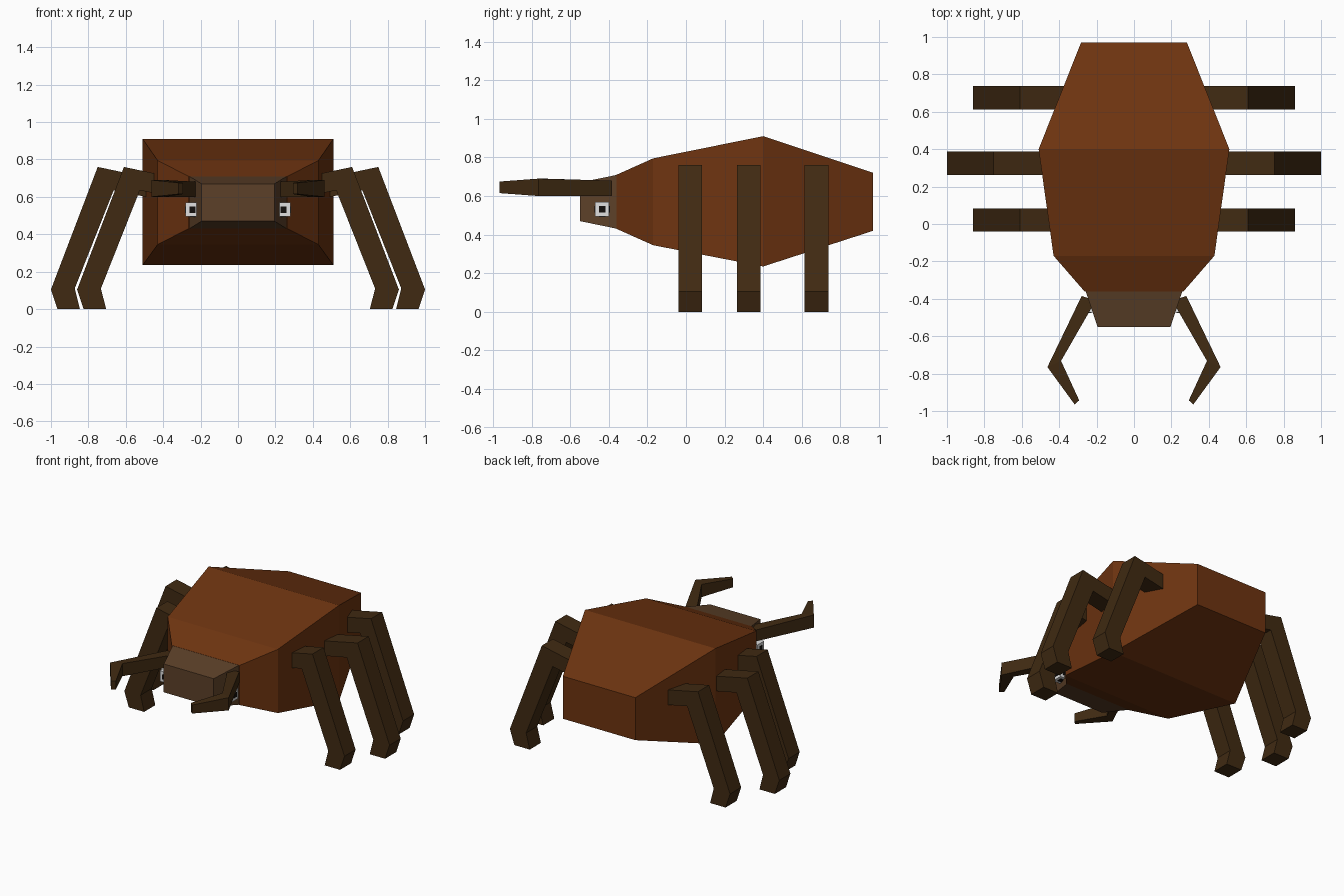
import bpy, bmesh
from mathutils import Vector

if "Cube" in bpy.data.objects:
    bpy.data.objects.remove(bpy.data.objects["Cube"])

def srgb(r, g, b):
    return [((c / 255 + 0.055) / 1.055) ** 2.4 if c > 10 else c / 255 / 12.92 for c in (r, g, b)] + [1]

def material(name, *rgb):
    m = bpy.data.materials.new(name)
    m.diffuse_color = srgb(*rgb)
    m.use_nodes = True
    m.node_tree.nodes["Principled BSDF"].inputs["Base Color"].default_value = m.diffuse_color
    return m

SHELL = material("rust_brown", 110, 52, 16)
HEAD = material("dull_brown", 92, 64, 40)
LEG = material("dark_brown", 64, 42, 18)
WHITE = material("eye_white", 225, 225, 225)
BLACK = material("pupil_black", 18, 14, 12)

def loft(name, rings, mat, mirror=False):
    """Join equal-sized rings of points into a closed solid."""
    bm = bmesh.new()
    loops = [[bm.verts.new(p) for p in ring] for ring in rings]
    n = len(rings[0])
    for a, b in zip(loops, loops[1:]):
        for i in range(n):
            j = (i + 1) % n
            bm.faces.new((a[i], a[j], b[j], b[i]))
    bm.faces.new(loops[0])
    bm.faces.new(loops[-1])
    bmesh.ops.recalc_face_normals(bm, faces=bm.faces)
    me = bpy.data.meshes.new(name)
    bm.to_mesh(me)
    bm.free()
    me.materials.append(mat)
    ob = bpy.data.objects.new(name, me)
    bpy.context.collection.objects.link(ob)
    if mirror:
        ob.modifiers.new("mirror", "MIRROR")
    return ob

def section(y, half, z0, z1):
    return [(-half, y, z0), (half, y, z0), (half, y, z1), (-half, y, z1)]

def box(name, lo, hi, mat):
    (x0, y0, z0), (x1, y1, z1) = lo, hi
    rings = [[(x0, y, z0), (x1, y, z0), (x1, y, z1), (x0, y, z1)] for y in (y0, y1)]
    return loft(name, rings, mat, True)

# body and head: rectangular sections along y
loft("body", [section(-0.36, 0.265, 0.43, 0.71), section(-0.17, 0.43, 0.345, 0.795),
              section(0.40, 0.51, 0.235, 0.91), section(0.97, 0.283, 0.42, 0.72)], SHELL)
loft("head", [section(-0.55, 0.195, 0.47, 0.67), section(-0.355, 0.26, 0.43, 0.71)], HEAD)

# legs: bent profile in x-z, given thickness along y; the middle pair stands wider
for name, y, dx in (("front_leg", 0.022, 0), ("middle_leg", 0.325, 0.14), ("rear_leg", 0.675, 0)):
    pairs = [((0.30 + dx, 0.695), (0.30 + dx, 0.59)),
             ((0.61 + dx, 0.76), (0.525 + dx, 0.635)),
             ((0.86 + dx, 0.105), (0.733 + dx, 0.11)),
             ((0.825 + dx, 0.0), (0.705 + dx, 0.0))]
    rings = [[(o[0], y - 0.062, o[1]), (o[0], y + 0.062, o[1]),
              (i[0], y + 0.062, i[1]), (i[0], y - 0.062, i[1])] for o, i in pairs]
    loft(name, rings, LEG, True)

# mandibles: outer/inner points in plan, with heights
jaw = [((0.28, -0.385), (0.205, -0.41), 0.60, 0.68),
       ((0.463, -0.765), (0.39, -0.732), 0.60, 0.69),
       ((0.317, -0.965), (0.293, -0.943), 0.615, 0.675)]
loft("mandible", [[(*o, z0), (*i, z0), (*i, z1), (*o, z1)] for o, i, z0, z1 in jaw], LEG, True)

# eyes: white cubes with a dark pupil plate on each exposed side
c, h, p, t = Vector((0.243, -0.435, 0.532)), 0.037, 0.017, 0.003
box("eye", c - Vector((h, h, h)), c + Vector((h, h, h)), WHITE)
for axis, sign, side in ((0, 1, "outer"), (1, -1, "front"), (1, 1, "back"), (2, -1, "lower")):
    centre, size = c.copy(), Vector((p, p, p))
    centre[axis] += sign * h
    size[axis] = t
    box(side + "_pupil", centre - size, centre + size, BLACK)
